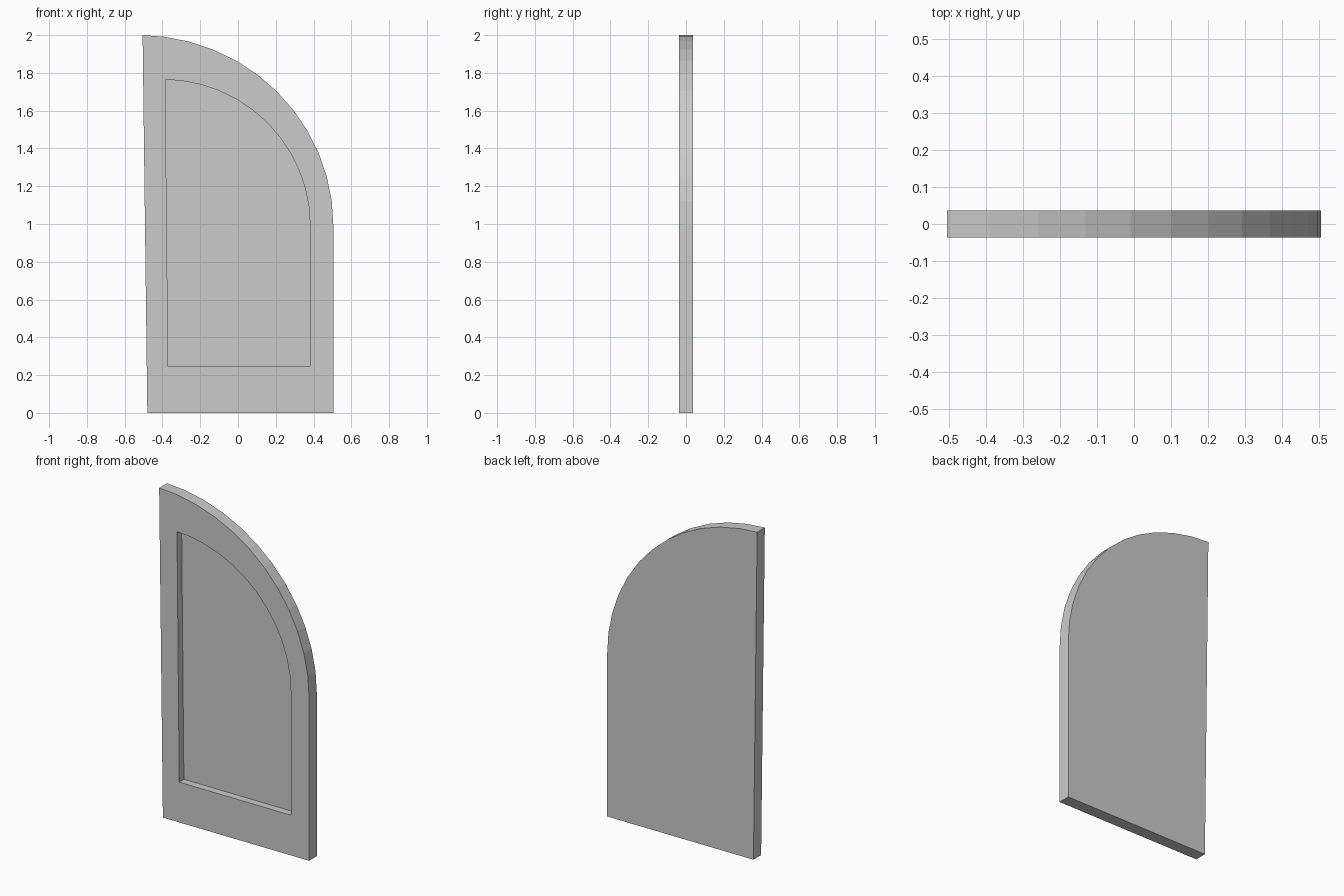
import bpy, bmesh, math

cube = bpy.data.objects.get("Cube")
if cube:
    bpy.data.objects.remove(cube, do_unlink=True)

FRONT, BACK, RECESS = -0.037, 0.037, 0.008
STEPS = 12


def arched_outline(bottom_left, top_left, right, centre_x, spring_z):
    """Slanted hinge side, flat bottom, straight side and quarter arch."""
    rx, rz = right - centre_x, top_left[1] - spring_z
    points = [bottom_left, (right, bottom_left[1])]
    for i in range(STEPS):
        a = math.pi / 2 * i / STEPS
        points.append((centre_x + rx * math.cos(a), spring_z + rz * math.sin(a)))
    return points + [top_left]


grey = bpy.data.materials.new("plain_grey")
grey.use_nodes = True
colour = (0.6, 0.6, 0.6, 1)
grey.diffuse_color = colour
grey.node_tree.nodes["Principled BSDF"].inputs["Base Color"].default_value = colour

outer = arched_outline((-0.48, 0), (-0.505, 2), 0.505, -0.525, 0.99)
inner = arched_outline((-0.37, 0.245), (-0.385, 1.765), 0.382, -0.4, 0.99)

bm = bmesh.new()


def ring(points, y):
    return [bm.verts.new((x, y, z)) for x, z in points]


def bridge(a, b):
    for i in range(len(a)):
        j = (i + 1) % len(a)
        bm.faces.new((a[i], a[j], b[j], b[i]))


# Back, edge, front frame, recess walls and sunken panel
rings = [ring(outer, BACK), ring(outer, FRONT), ring(inner, FRONT), ring(inner, RECESS)]
for a, b in zip(rings, rings[1:]):
    bridge(a, b)
bm.faces.new(rings[0])
bm.faces.new(rings[-1])
bmesh.ops.recalc_face_normals(bm, faces=bm.faces)

mesh = bpy.data.meshes.new("arched_door_leaf")
bm.to_mesh(mesh)
bm.free()
mesh.materials.append(grey)
door = bpy.data.objects.new("arched_door_leaf", mesh)
bpy.context.collection.objects.link(door)
